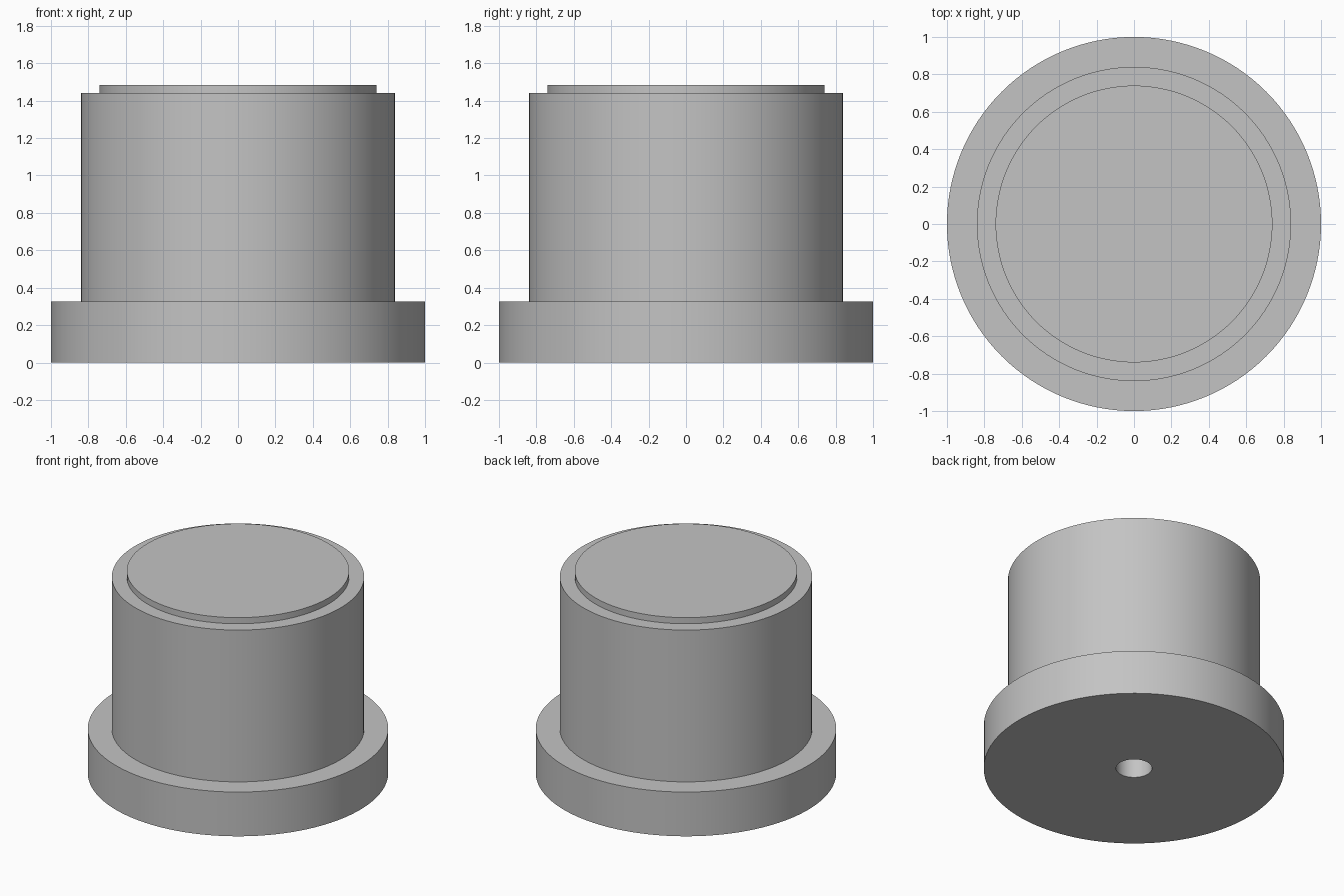
import bpy
import bmesh
import math

cube = bpy.data.objects.get("Cube")
if cube:
    bpy.data.objects.remove(cube, do_unlink=True)

SEGMENTS = 128

# One plain grey for the whole body
grey = bpy.data.materials.new("plain grey")
grey.use_nodes = True
colour = (0.55, 0.55, 0.55, 1)
grey.diffuse_color = colour
grey.node_tree.nodes["Principled BSDF"].inputs["Base Color"].default_value = colour


def lathe(name, profile):
    """Turn a (radius, height) profile around the z axis."""
    bm = bmesh.new()
    verts = [bm.verts.new((r, 0, z)) for r, z in profile]
    edges = [bm.edges.new(pair) for pair in zip(verts, verts[1:])]
    bmesh.ops.spin(bm, geom=verts + edges, cent=(0, 0, 0), axis=(0, 0, 1),
                   angle=math.tau, steps=SEGMENTS, use_duplicate=False)
    bmesh.ops.remove_doubles(bm, verts=bm.verts, dist=0.0001)
    bmesh.ops.recalc_face_normals(bm, faces=bm.faces)
    mesh = bpy.data.meshes.new(name)
    bm.to_mesh(mesh)
    bm.free()
    mesh.materials.append(grey)
    obj = bpy.data.objects.new(name, mesh)
    bpy.context.collection.objects.link(obj)
    bpy.ops.object.select_all(action="DESELECT")
    obj.select_set(True)
    bpy.context.view_layer.objects.active = obj
    bpy.ops.object.shade_smooth_by_angle(angle=math.radians(30))
    return obj


# Flanged plug: blind hole, base flange, barrel and raised top disc
lathe("flanged_plug", [
    (0, 0.8), (0.12, 0.8), (0.12, 0),
    (1, 0), (1, 0.325),
    (0.84, 0.325), (0.84, 1.44),
    (0.74, 1.44), (0.74, 1.485), (0, 1.485),
])
